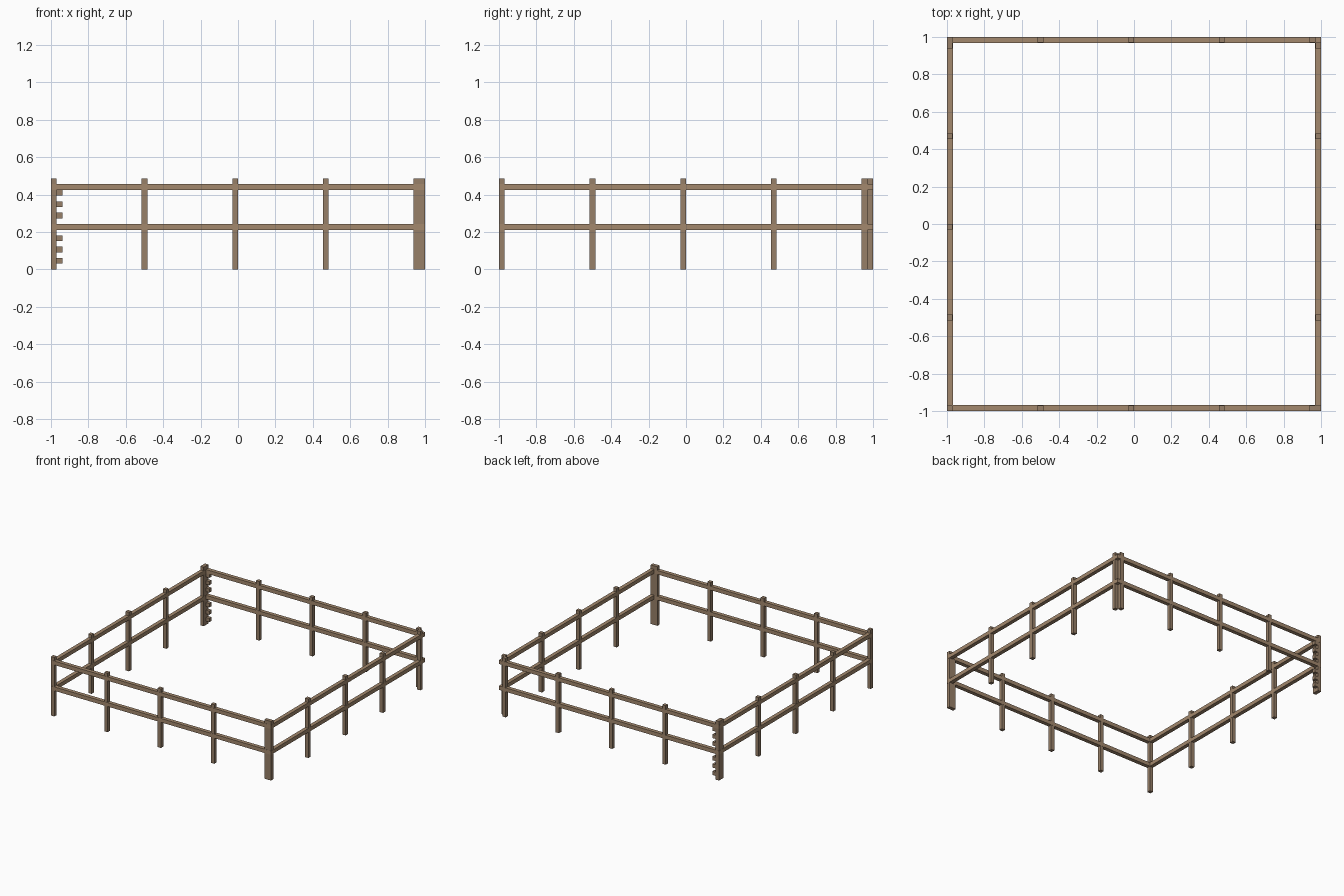
import bpy

if "Cube" in bpy.data.objects:
    bpy.data.objects.remove(bpy.data.objects["Cube"])

U = 2 / 66          # one module: post and rail thickness
N = 66              # modules along each side
P = 0.0008          # rails sit a hair proud of the posts


def material(name, color):
    m = bpy.data.materials.new(name)
    m.diffuse_color = color
    m.use_nodes = True
    m.node_tree.nodes["Principled BSDF"].inputs["Base Color"].default_value = m.diffuse_color
    return m


post_wood = material("post_wood", (0.31, 0.215, 0.14, 1))
rail_wood = material("rail_wood", (0.37, 0.25, 0.155, 1))


def box(name, lo, hi, mat, grow=0.0):
    """Box between two corners given in modules, with the origin at the front left."""
    size = [(b - a) * U + 2 * grow for a, b in zip(lo, hi)]
    mid = [(a + b) / 2 * U for a, b in zip(lo, hi)]
    bpy.ops.mesh.primitive_cube_add(size=1, location=(mid[0] - 1, mid[1] - 1, mid[2]))
    ob = bpy.context.object
    ob.name = name
    ob.scale = size
    bpy.ops.object.transform_apply(location=False, rotation=False, scale=True)
    ob.data.materials.append(mat)
    return ob


def post(name, x, y):
    box(name, (x, y, 0), (x + 1, y + 1, 16), post_wood)


# Posts every 16 modules on each side
for i in range(5):
    s = 16 * i
    post(f"front_post_{i + 1}", s, 0)
    post(f"back_post_{i + 1}", s, N - 1)
    post(f"right_post_{i + 1}", N - 1, s)
    if i:               # the front left corner post is shared
        post(f"left_post_{i + 1}", 0, s)

# Two rails on each side; side rails butt against the front and back rails
for level, z in (("lower", 7), ("upper", 14)):
    for side, k in (("front", 0), ("back", N - 1)):
        box(f"{side}_{level}_rail", (0, k, z), (N, k + 1, z + 1), rail_wood, P)
    for side, k in (("left", 0), ("right", N - 1)):
        box(f"{side}_{level}_rail", (k, 1, z), (k + 1, N - 1, z + 1), rail_wood, P)

# Column of small blocks beside the back left corner post
for z in (1, 3, 5, 9, 11, 13):
    box(f"corner_block_{z}", (1, N - 1, z), (2, N, z + 1), post_wood)
